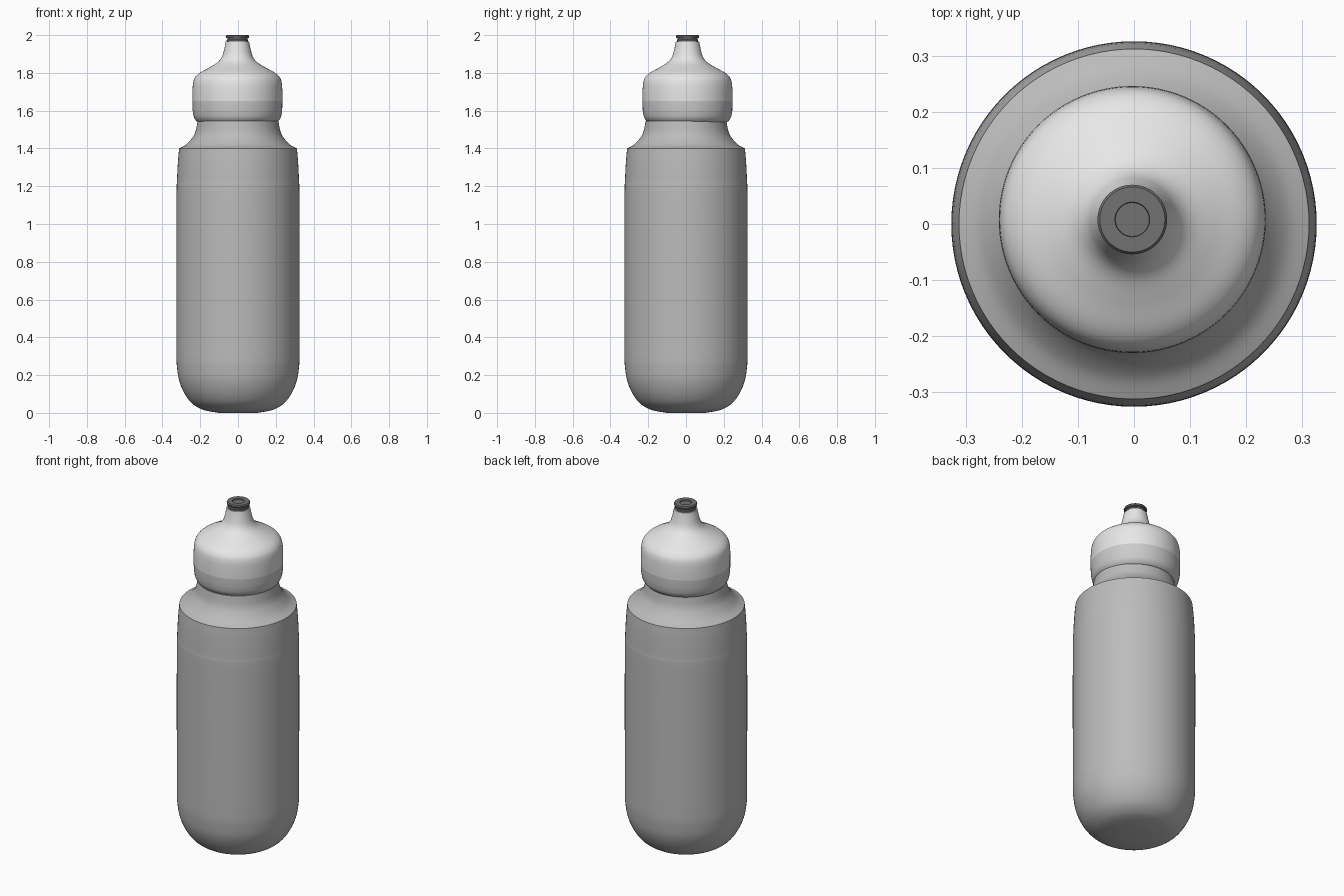
import bpy, bmesh, math

if "Cube" in bpy.data.objects:
    bpy.data.objects.remove(bpy.data.objects["Cube"])

SEG = 96


def material(name, v):
    m = bpy.data.materials.new(name)
    m.diffuse_color = (v, v, v, 1)
    m.use_nodes = True
    m.node_tree.nodes["Principled BSDF"].inputs["Base Color"].default_value = m.diffuse_color
    return m


def smooth_run(pts, n=5):
    """Catmull-Rom curve through (radius, z) points."""
    p = [pts[0]] + pts + [pts[-1]]
    out = []
    for i in range(1, len(p) - 2):
        a, b, c, d = p[i - 1:i + 3]
        for k in range(n):
            t = k / n
            out.append(tuple(0.5 * (2 * b[j] + (c[j] - a[j]) * t
                       + (2 * a[j] - 5 * b[j] + 4 * c[j] - d[j]) * t * t
                       + (3 * b[j] - a[j] - 3 * c[j] + d[j]) * t ** 3) for j in (0, 1)))
    return out + [pts[-1]]


def lathe(name, profile, mats, centre=(0, 0), rule=None):
    """Revolve a bottom-to-top profile; closed at both ends."""
    bm = bmesh.new()
    rings = []
    for r, z in profile:
        rings.append([bm.verts.new((centre[0] + r * math.cos(2 * math.pi * i / SEG),
                                    centre[1] + r * math.sin(2 * math.pi * i / SEG), z))
                      for i in range(SEG)])
    for a, b in zip(rings, rings[1:]):
        for i in range(SEG):
            j = (i + 1) % SEG
            bm.faces.new((a[i], a[j], b[j], b[i]))
    bm.faces.new(rings[0][::-1])
    bm.faces.new(rings[-1])
    if rule:
        for f in bm.faces:
            f.material_index = rule(f.calc_center_median())
    me = bpy.data.meshes.new(name)
    bm.to_mesh(me)
    bm.free()
    ob = bpy.data.objects.new(name, me)
    bpy.context.collection.objects.link(ob)
    for m in mats:
        me.materials.append(m)
    bpy.ops.object.select_all(action='DESELECT')
    ob.select_set(True)
    bpy.context.view_layer.objects.active = ob
    bpy.ops.object.shade_smooth_by_angle(angle=math.radians(30))
    return ob


body_grey = material("body grey", 0.5)
cap_grey = material("cap light grey", 0.8)
band_grey = material("cap band grey", 0.6)
nozzle_grey = material("nozzle dark grey", 0.17)

# Bottle body: rounded base, straight wall, creased shoulder, neck
wall = smooth_run([(0.10, 0.0), (0.17, 0.012), (0.215, 0.03), (0.255, 0.062),
                   (0.290, 0.115), (0.314, 0.18), (0.325, 0.26)])
wall += smooth_run([(0.3255, 0.30), (0.3255, 1.10), (0.323, 1.23), (0.318, 1.33), (0.312, 1.40)])
shoulder = smooth_run([(0.312, 1.40), (0.275, 1.42), (0.243, 1.455), (0.225, 1.49), (0.214, 1.545)])
lathe("bottle_body", wall + shoulder[1:], [body_grey])

# Screw cap with domed top and spout, darker lower band
OFF = (-0.003, 0.008)
cap = smooth_run([(0.200, 1.537), (0.215, 1.543), (0.230, 1.565), (0.237, 1.60)])
cap += [(0.238, 1.65)]
cap += smooth_run([(0.238, 1.70), (0.235, 1.745), (0.225, 1.775), (0.200, 1.80),
                   (0.150, 1.828), (0.105, 1.856), (0.082, 1.885), (0.070, 1.925), (0.062, 1.965)])
lathe("cap", cap, [cap_grey, band_grey], OFF, lambda c: int(c.z < 1.65))

# Drinking nozzle with two flanges and a shallow mouth hole
nozzle = [(0.050, 1.955), (0.056, 1.963), (0.057, 1.975), (0.053, 1.979), (0.053, 1.984),
          (0.061, 1.986), (0.062, 1.994), (0.058, 2.0), (0.031, 2.0), (0.030, 1.994)]
lathe("nozzle", nozzle, [nozzle_grey], OFF)
